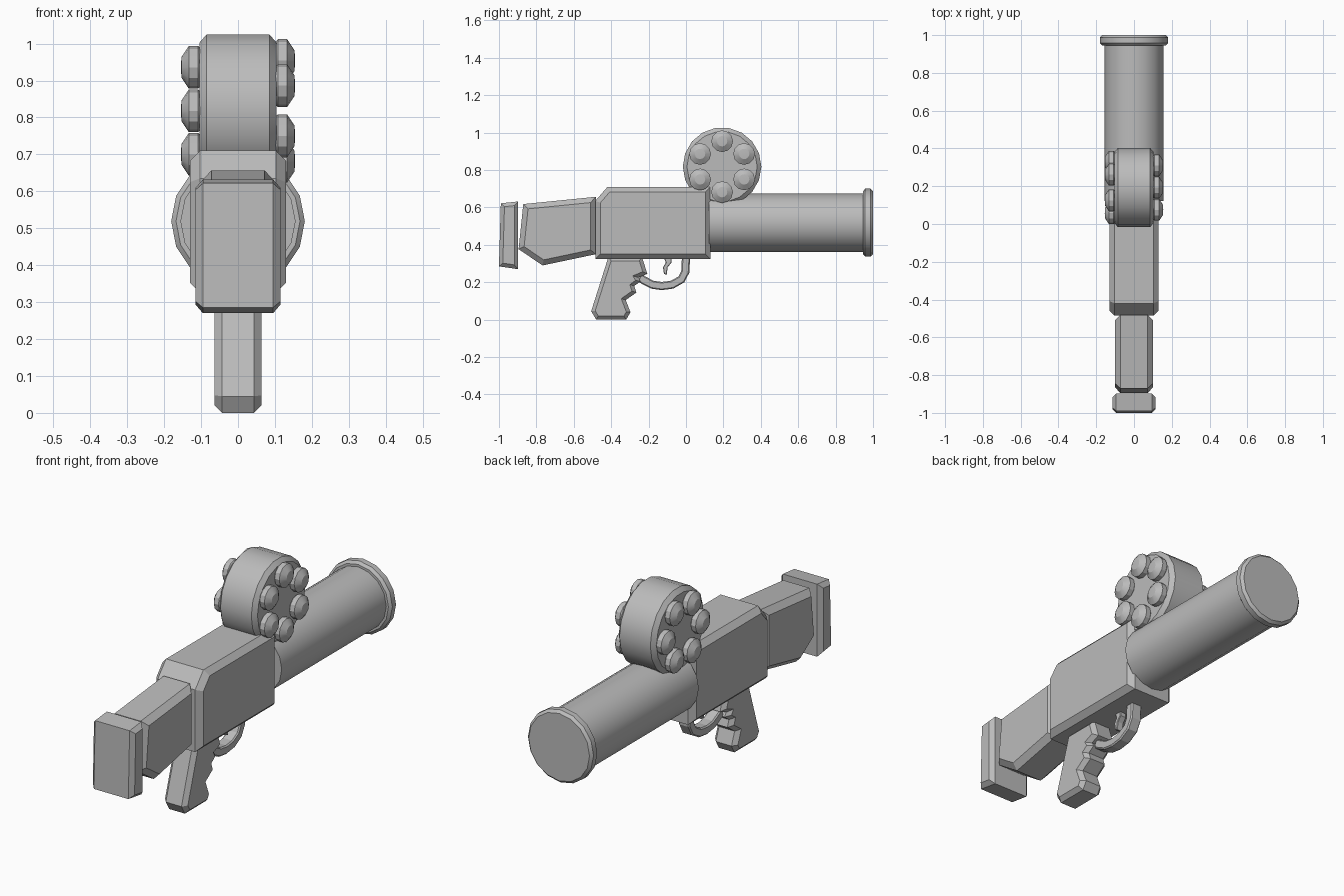
import bpy, bmesh, math

if "Cube" in bpy.data.objects:
    bpy.data.objects.remove(bpy.data.objects["Cube"])

grey = bpy.data.materials.new("plain grey")
grey.diffuse_color = (0.5, 0.5, 0.5, 1)
grey.use_nodes = True
grey.node_tree.nodes["Principled BSDF"].inputs["Base Color"].default_value = grey.diffuse_color


def finish(bm, name, smooth=False):
    bmesh.ops.remove_doubles(bm, verts=bm.verts, dist=1e-5)
    bmesh.ops.recalc_face_normals(bm, faces=bm.faces)
    me = bpy.data.meshes.new(name)
    bm.to_mesh(me)
    bm.free()
    me.materials.append(grey)
    ob = bpy.data.objects.new(name, me)
    bpy.context.collection.objects.link(ob)
    if smooth:
        bpy.ops.object.select_all(action='DESELECT')
        ob.select_set(True)
        bpy.context.view_layer.objects.active = ob
        bpy.ops.object.shade_smooth_by_angle(angle=math.radians(28))
    return ob


def slab(name, outline, half, bevel):
    """Side outline (y, z) extruded across x, with chamfered side rims."""
    bm = bmesh.new()
    h = half - bevel
    base = bm.faces.new([bm.verts.new((-h, y, z)) for y, z in outline])
    ext = bmesh.ops.extrude_face_region(bm, geom=[base], use_keep_orig=True)
    new = [v for v in ext['geom'] if isinstance(v, bmesh.types.BMVert)]
    bmesh.ops.translate(bm, verts=new, vec=(2 * h, 0, 0))
    bmesh.ops.recalc_face_normals(bm, faces=bm.faces)
    caps = [f for f in bm.faces if abs(f.normal.x) > 0.9]
    if bevel:
        bmesh.ops.inset_individual(bm, faces=caps, thickness=bevel, depth=bevel,
                                   use_even_offset=True)
    return finish(bm, name)


def lathe(name, profile, sides, axis, a=0.0, b=0.0):
    """Spin (radius, along) about the x or y axis; a, b is the axis position."""
    bm = bmesh.new()
    rings = []
    for r, t in profile:
        ring = []
        for i in range(sides):
            ang = 2 * math.pi * i / sides
            u, w = a + r * math.cos(ang), b + r * math.sin(ang)
            ring.append(bm.verts.new((t, u, w) if axis == 'X' else (u, t, w)))
        rings.append(ring)
    for p, q in zip(rings, rings[1:]):
        for i in range(sides):
            j = (i + 1) % sides
            bm.faces.new((p[i], p[j], q[j], q[i]))
    return finish(bm, name, True)


# Body and stock
slab("body", [(-0.485, 0.325), (0.13, 0.325), (0.13, 0.71), (-0.42, 0.71),
              (-0.485, 0.635)], 0.13, 0.027)
slab("stock", [(-0.482, 0.35), (-0.482, 0.657), (-0.87, 0.618),
               (-0.895, 0.377), (-0.767, 0.29)], 0.1, 0.028)
slab("butt_pad", [(-1.0, 0.285), (-0.898, 0.27), (-0.898, 0.632),
                  (-0.99, 0.622)], 0.115, 0.02)

# Grip with finger grooves
slab("grip", [(-0.415, 0.335), (-0.507, 0.045), (-0.48, 0.0), (-0.32, 0.0),
              (-0.297, 0.04), (-0.322, 0.105), (-0.265, 0.145), (-0.277, 0.18),
              (-0.243, 0.205), (-0.255, 0.225), (-0.207, 0.245), (-0.235, 0.335)],
     0.063, 0.02)

# Trigger guard: a band swept along a path
path = [(0.0, 0.33), (-0.004, 0.255), (-0.025, 0.215), (-0.075, 0.187),
        (-0.13, 0.18), (-0.18, 0.187), (-0.215, 0.205), (-0.25, 0.225)]
outer, inner = [], []
for i, (y, z) in enumerate(path):
    y0, z0 = path[max(i - 1, 0)]
    y1, z1 = path[min(i + 1, len(path) - 1)]
    l = math.hypot(y1 - y0, z1 - z0)
    ny, nz = -(z1 - z0) / l * 0.022, (y1 - y0) / l * 0.022
    outer.append((y + ny, z + nz))
    inner.append((y - ny, z - nz))
slab("trigger_guard", outer + inner[::-1], 0.03, 0.006)
slab("trigger", [(-0.12, 0.335), (-0.078, 0.335), (-0.078, 0.305), (-0.098, 0.28),
                 (-0.103, 0.24), (-0.118, 0.245), (-0.123, 0.28), (-0.108, 0.305)],
     0.018, 0.003)

# Barrel and muzzle
BZ = 0.519
lathe("barrel", [(0, 0.122), (0.156, 0.122), (0.156, 0.96), (0, 0.96)], 16, 'Y', 0, BZ)
lathe("muzzle_ring", [(0, 0.946), (0.168, 0.946), (0.181, 0.958), (0.181, 0.987),
                      (0.168, 1.0), (0.095, 1.0), (0, 1.0)], 16, 'Y', 0, BZ)

# Drum with six rounds on each side, staggered left to right
DY, DZ = 0.193, 0.818
lathe("drum", [(0, -0.104), (0.188, -0.104), (0.21, -0.085), (0.21, 0.085),
               (0.188, 0.104), (0, 0.104)], 18, 'X', DY, DZ)
cap = [(0, 0.09), (0.05, 0.1), (0.058, 0.108), (0.058, 0.133), (0.028, 0.153), (0, 0.155)]
for side, word, start in ((1, "right", 30), (-1, "left", 0)):
    for k in range(6):
        ang = math.radians(start + 60 * k)
        lathe(f"round_{word}_{k + 1}", [(r, side * t) for r, t in cap], 12, 'X',
              DY + 0.136 * math.cos(ang), DZ + 0.136 * math.sin(ang))
